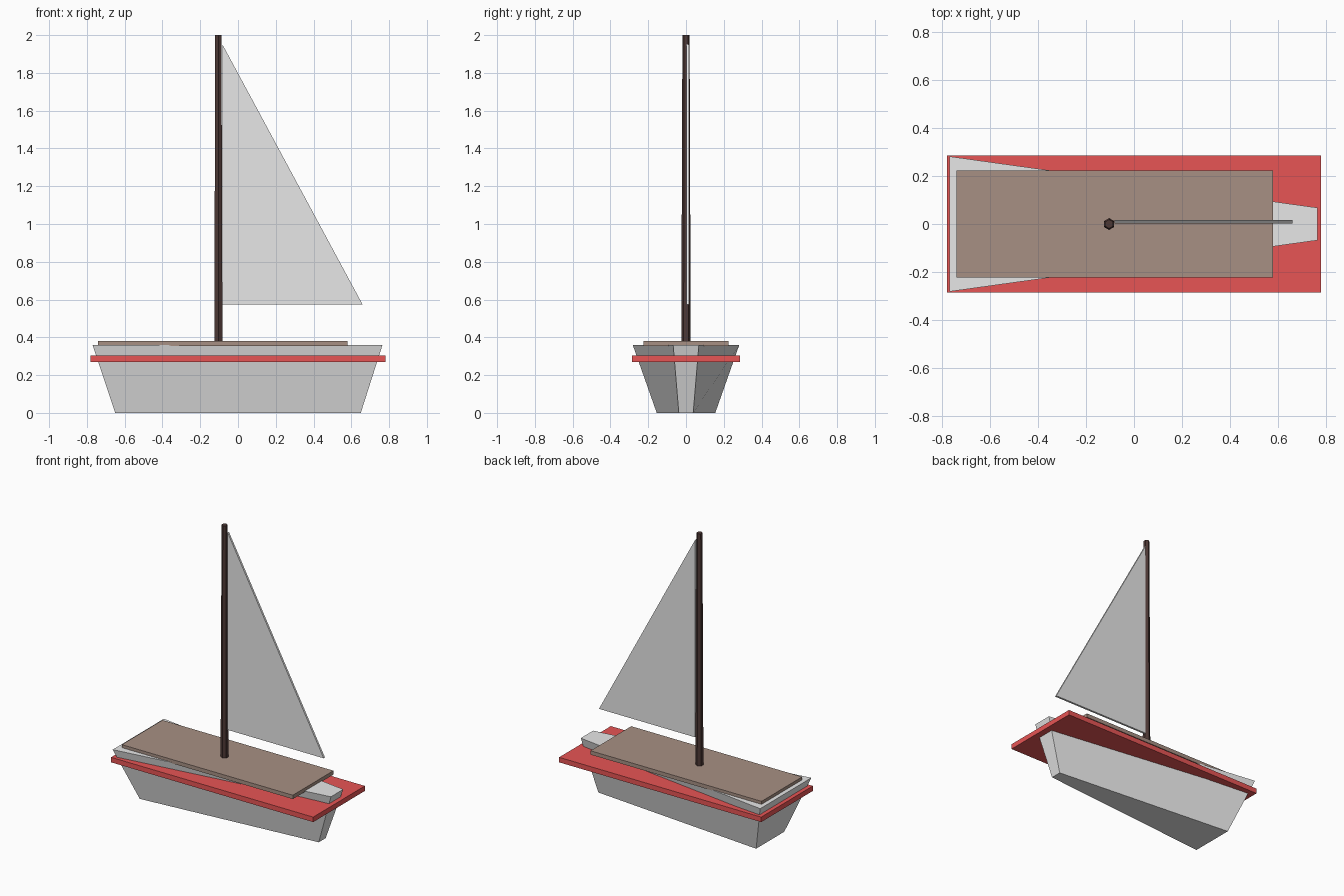
import bpy
import bmesh
from math import radians
from mathutils import Matrix

old = bpy.data.objects.get("Cube")
if old:
    bpy.data.objects.remove(old, do_unlink=True)


def material(name, rgb):
    m = bpy.data.materials.new(name)
    m.use_nodes = True
    m.diffuse_color = (*rgb, 1)
    m.node_tree.nodes["Principled BSDF"].inputs["Base Color"].default_value = (*rgb, 1)
    return m


white = material("white", (0.8, 0.8, 0.8))
red = material("red", (0.8, 0.09, 0.09))
wood = material("deck wood", (0.39, 0.28, 0.23))
dark_wood = material("dark wood", (0.075, 0.04, 0.036))


def finish(name, bm, mat):
    bmesh.ops.recalc_face_normals(bm, faces=bm.faces)
    mesh = bpy.data.meshes.new(name)
    bm.to_mesh(mesh)
    bm.free()
    mesh.materials.append(mat)
    obj = bpy.data.objects.new(name, mesh)
    bpy.context.collection.objects.link(obj)
    return obj


def loft(name, lower, upper, mat):
    """Solid between two outlines with matching corners."""
    bm = bmesh.new()
    a = [bm.verts.new(p) for p in lower]
    b = [bm.verts.new(p) for p in upper]
    bm.faces.new(a)
    bm.faces.new(b)
    for i in range(len(a)):
        j = (i + 1) % len(a)
        bm.faces.new((a[i], a[j], b[j], b[i]))
    return finish(name, bm, mat)


def outline(x0, x1, half0, half1, z):
    """Four-sided outline, half0 wide at x0 and half1 wide at x1."""
    return [(x0, -half0, z), (x1, -half1, z), (x1, half1, z), (x0, half0, z)]


# Hull tapering to a blunt bow
loft("hull", outline(-0.65, 0.65, 0.155, 0.038, 0),
     outline(-0.77, 0.765, 0.282, 0.068, 0.36), white)

# Flat rail around the hull and the deck boards on top
loft("rail", outline(-0.78, 0.78, 0.285, 0.285, 0.27),
     outline(-0.78, 0.78, 0.285, 0.285, 0.305), red)
loft("deck", outline(-0.74, 0.58, 0.224, 0.224, 0.354),
     outline(-0.74, 0.58, 0.224, 0.224, 0.381), wood)

# Six-sided mast, slightly thinner at the top
bm = bmesh.new()
bmesh.ops.create_cone(bm, cap_ends=True, segments=6, radius1=0.025, radius2=0.019,
                      depth=1.63, matrix=Matrix.Translation((-0.104, 0, 1.185)))
finish("mast", bm, dark_wood)

# Thin triangular sail
corners = [(-0.082, 0.573), (0.66, 0.573), (-0.082, 1.95)]
loft("sail", [(x, 0.003, z) for x, z in corners],
     [(x, 0.017, z) for x, z in corners], white)
